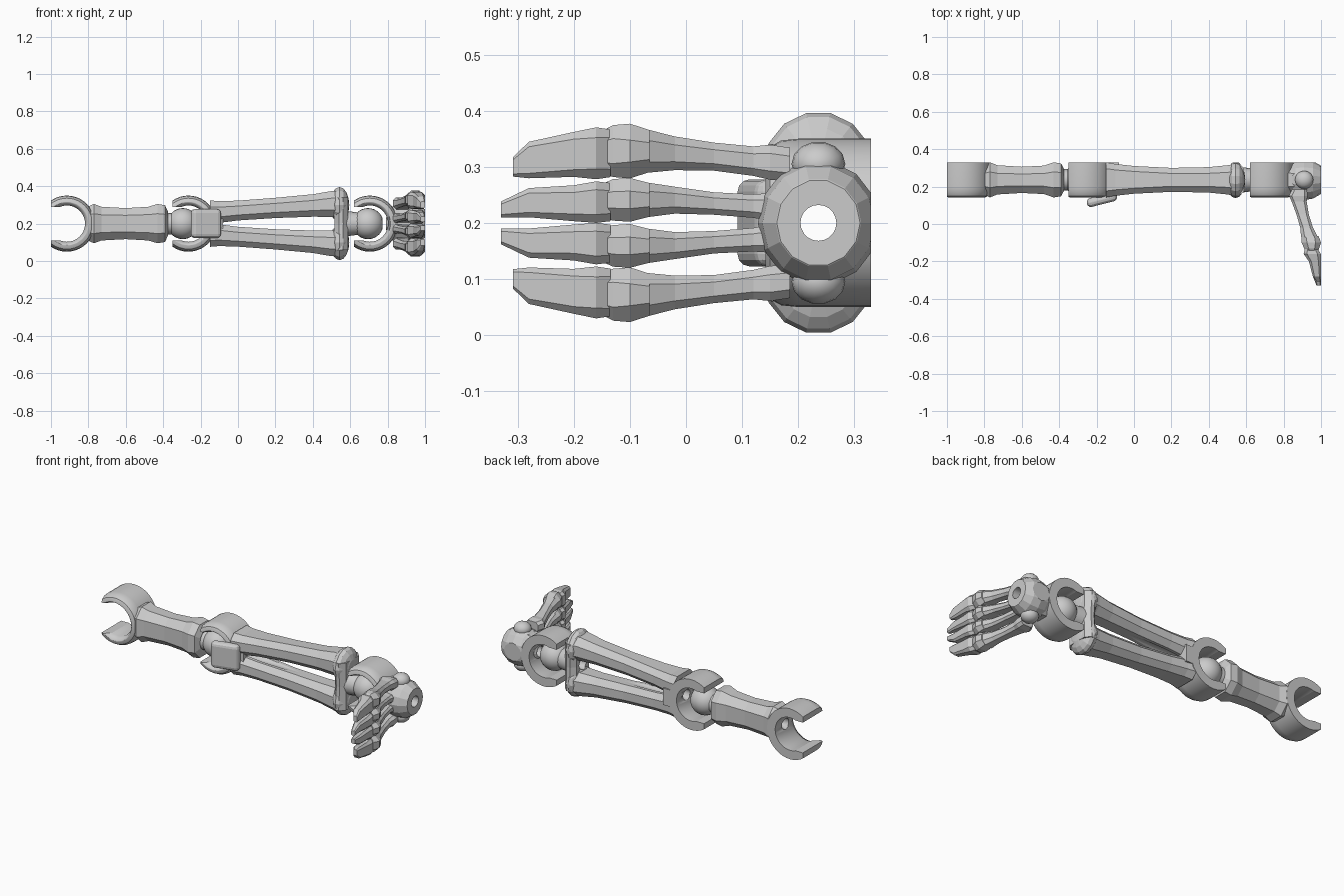
import bpy, bmesh, math
from mathutils import Matrix, Vector

if "Cube" in bpy.data.objects:
    bpy.data.objects.remove(bpy.data.objects["Cube"])

CY, CZ, BACK = 0.236, 0.2, 0.33      # bone axis and flat back plane


def make(name, bm, smooth=False):
    bmesh.ops.recalc_face_normals(bm, faces=bm.faces)
    me = bpy.data.meshes.new(name)
    bm.to_mesh(me)
    bm.free()
    ob = bpy.data.objects.new(name, me)
    bpy.context.collection.objects.link(ob)
    if smooth:
        select(ob)
        bpy.ops.object.shade_smooth_by_angle(angle=math.radians(32))
    return ob


def select(ob):
    bpy.ops.object.select_all(action='DESELECT')
    ob.select_set(True)
    bpy.context.view_layer.objects.active = ob


def skin(name, rings, smooth=False):
    """Bridge equal rings of points and cap both ends."""
    bm = bmesh.new()
    vs = [[bm.verts.new(p) for p in r] for r in rings]
    n = len(vs[0])
    for a, b in zip(vs, vs[1:]):
        for i in range(n):
            bm.faces.new((a[i], a[(i + 1) % n], b[(i + 1) % n], b[i]))
    bm.faces.new(vs[0])
    bm.faces.new(vs[-1])
    return make(name, bm, smooth)


def loft(name, axis, secs, c=0.4, flip=False):
    """Chamfered-box sections (t, a, b, half_a, half_b) along an axis."""
    rings = []
    for t, a, b, ha, hb in secs:
        k = c * min(ha, hb)
        ring = []
        for sa, sb, first in ((1, 1, 0), (-1, 1, 1), (-1, -1, 0), (1, -1, 1)):
            pts = [(a + sa * ha, b + sb * (hb - k)), (a + sa * (ha - k), b + sb * hb)]
            ring += pts[::-1] if first else pts
        out = []
        for u, v in ring:
            p = {'x': (t, u, v), 'y': (u, t, v), 'z': (u, v, t)}[axis]
            out.append((p[0], p[1], 2 * CZ - p[2]) if flip else p)
        rings.append(out)
    return skin(name, rings)


def lathe(name, cx, prof, axis='y', n=40):
    """Solid of revolution; profile points are (position, radius)."""
    rings = []
    for t, r in prof:
        ang = [2 * math.pi * i / n for i in range(n)]
        if axis == 'y':
            rings.append([(cx + r * math.cos(a), t, CZ + r * math.sin(a)) for a in ang])
        else:
            rings.append([(cx + t, CY + r * math.cos(a), CZ + r * math.sin(a)) for a in ang])
    return skin(name, rings, True)


def ball(name, loc, rad, seg=12, rings=8, smooth=False):
    bm = bmesh.new()
    bmesh.ops.create_uvsphere(bm, u_segments=seg, v_segments=rings, radius=1)
    bm.transform(Matrix.Translation(loc) @ Matrix.Diagonal((*rad, 1))
                 @ Matrix.Rotation(math.pi / 2, 4, 'Y'))
    return make(name, bm, smooth)


def box(name, lo, hi):
    bm = bmesh.new()
    bmesh.ops.create_cube(bm, size=1)
    lo, hi = Vector(lo), Vector(hi)
    bm.transform(Matrix.Translation((lo + hi) / 2) @ Matrix.Diagonal((*(hi - lo), 1)))
    return make(name, bm)


def cut(ob, *cutters):
    select(ob)
    for c in cutters:
        m = ob.modifiers.new('cut', 'BOOLEAN')
        m.operation, m.solver, m.object = 'DIFFERENCE', 'EXACT', c
        bpy.ops.object.modifier_apply(modifier=m.name)


# Shared cutters: flat back and end, and the cord channel through the leg
back_cut = box('back_cutter', (-2, BACK, -1), (2, 1, 1))
end_cut = box('end_cutter', (1, -1, -1), (2, 1, 1))
channel = lathe('channel_cutter', 0, [(-1.5, 0.032), (1.5, 0.032)], 'x', 20)
helpers = [back_cut, end_cut, channel]
bones = []

# Open C-shaped sockets at hip, knee and ankle
for label, tip in (('hip', -1.0), ('knee', -0.35), ('ankle', 0.62)):
    cx = tip + 0.085
    s = lathe(label + '_socket', cx, [(0.142, 0.118), (0.15, 0.136), (0.17, 0.147),
                                      (0.2, 0.15), (0.36, 0.15)])
    bore = lathe('bore_cutter', cx, [(0.1, 0.113), (0.142, 0.113), (0.175, 0.097), (0.4, 0.097)])
    mouth = box('mouth_cutter', (cx - 0.3, 0.1, CZ - 0.09), (cx, 0.4, CZ + 0.09))
    trim = box('trim_cutter', (tip - 0.4, 0, -0.2), (tip, 0.5, 0.6))
    cut(s, bore, mouth, trim)
    helpers += [bore, mouth, trim]
    bones.append(s)

# Thigh shaft with flared ends
bones.append(loft('thigh', 'x', [
    (-0.805, CY, CZ, 0.075, 0.09), (-0.77, CY, CZ, 0.094, 0.105), (-0.73, CY, CZ, 0.078, 0.09),
    (-0.6, CY, CZ, 0.07, 0.083), (-0.48, CY, CZ, 0.076, 0.09), (-0.43, CY, CZ, 0.094, 0.105),
    (-0.39, CY, CZ, 0.088, 0.098), (-0.375, CY, CZ, 0.06, 0.065)], 0.55))

# Joint balls and necks
bones.append(ball('knee_ball', (-0.295, CY, CZ), (0.083,) * 3, 24, 16, True))
bones.append(lathe('knee_neck', -0.36, [(-0.04, 0.06), (0.03, 0.055)], 'x', 16))
bones.append(ball('ankle_ball', (0.695, CY, CZ), (0.083,) * 3, 24, 16, True))
bones.append(lathe('ankle_neck', 0.6, [(-0.04, 0.07), (0.04, 0.06)], 'x', 16))

# Kneecap
kneecap = box('kneecap', (-0.0825, -0.024, -0.0775), (0.0825, 0.024, 0.0775))
kneecap.location = (-0.172, 0.13, CZ)
kneecap.rotation_euler.z = 0.25
bev = kneecap.modifiers.new('round', 'BEVEL')
bev.width, bev.segments = 0.022, 3

# Twin shin bones spreading towards the ankle
for flip, side in ((False, 'upper'), (True, 'lower')):
    bones.append(loft('shin_' + side, 'x', [
        (-0.15, CY, 0.262, 0.094, 0.062), (-0.1, CY, 0.262, 0.085, 0.058),
        (0.0, CY, 0.270, 0.074, 0.053), (0.2, CY, 0.284, 0.064, 0.054),
        (0.4, CY, 0.297, 0.068, 0.060), (0.5, CY, 0.305, 0.078, 0.069),
        (0.54, CY, 0.305, 0.085, 0.07)], 0.55, flip))
    z = 0.1 if flip else 0.3
    bones.append(ball('shin_knob_' + side, (0.543, CY, z), (0.052, 0.098, 0.098), 14, 8))
bones.append(loft('shin_end_bar', 'z', [
    (0.06, 0.548, CY, 0.04, 0.09), (0.2, 0.552, CY, 0.036, 0.084),
    (0.34, 0.548, CY, 0.04, 0.09)], 0.7))
bones.append(box('shin_web', (-0.16, 0.165, CZ - 0.05), (-0.08, 0.36, CZ + 0.05)))

# Faceted heel with side knobs
bones.append(ball('heel', (0.91, CY, CZ), (0.125, 0.108, 0.112), 14, 8))
bones.append(loft('heel_bridge', 'x', [(0.808, CY, CZ, 0.09, 0.09), (0.9, CY, CZ, 0.085, 0.095)], 0.6))
for b in bones:
    cut(b, back_cut, end_cut, channel)
for side, z in (('upper', 0.305), ('lower', 0.095)):
    ball('heel_knob_' + side, (0.91, CY, z), (0.049, 0.048, 0.04), 14, 10, True)

# Four toes: metatarsal, knuckle and claw, mirrored about the leg axis
for flip, side in ((False, 'upper'), (True, 'lower')):
    for label, z, w in (('outer', 0.0, 1.25), ('inner', -0.083, 1.0)):
        root = 0.308 if label == 'outer' else 0.228
        knuckle = 0.328 if label == 'outer' else 0.241
        tip = 0.312 if label == 'outer' else 0.236
        mid = (root + knuckle) / 2
        loft(f'metatarsal_{side}_{label}', 'y', [
            (0.185, 0.885, root - 0.004, 0.04, 0.024 * w), (0.15, 0.878, root, 0.05, 0.025 * w),
            (0.12, 0.883, root + 0.002, 0.04, 0.021 * w), (0.05, 0.902, mid, 0.033, 0.02 * w),
            (-0.02, 0.923, mid + 0.006, 0.034, 0.024 * w),
            (-0.07, 0.938, knuckle, 0.045, 0.031 * w)], 0.5, flip)
        loft(f'knuckle_{side}_{label}', 'y', [
            (-0.065, 0.942, knuckle, 0.045, 0.03 * w), (-0.1, 0.948, knuckle, 0.052, 0.039 * w),
            (-0.13, 0.95, knuckle, 0.04, 0.037 * w), (-0.15, 0.95, knuckle - 0.002, 0.032, 0.03 * w)],
            0.6, flip)
        end = -0.308 if label == 'outer' else -0.33
        loft(f'claw_{side}_{label}', 'y', [
            (-0.135, 0.948, knuckle - 0.004, 0.035, 0.034 * w),
            (-0.16, 0.953, knuckle - 0.004, 0.046, 0.037 * w),
            (-0.2, 0.967, knuckle - 0.006, 0.032, 0.032 * w),
            (-0.28, 0.978, tip, 0.022, 0.026 * w),
            (end, 0.988, tip - 0.012, 0.012, 0.014 * w)], 0.4, flip)

# Remove the cutters
for h in helpers:
    bpy.data.objects.remove(h)
